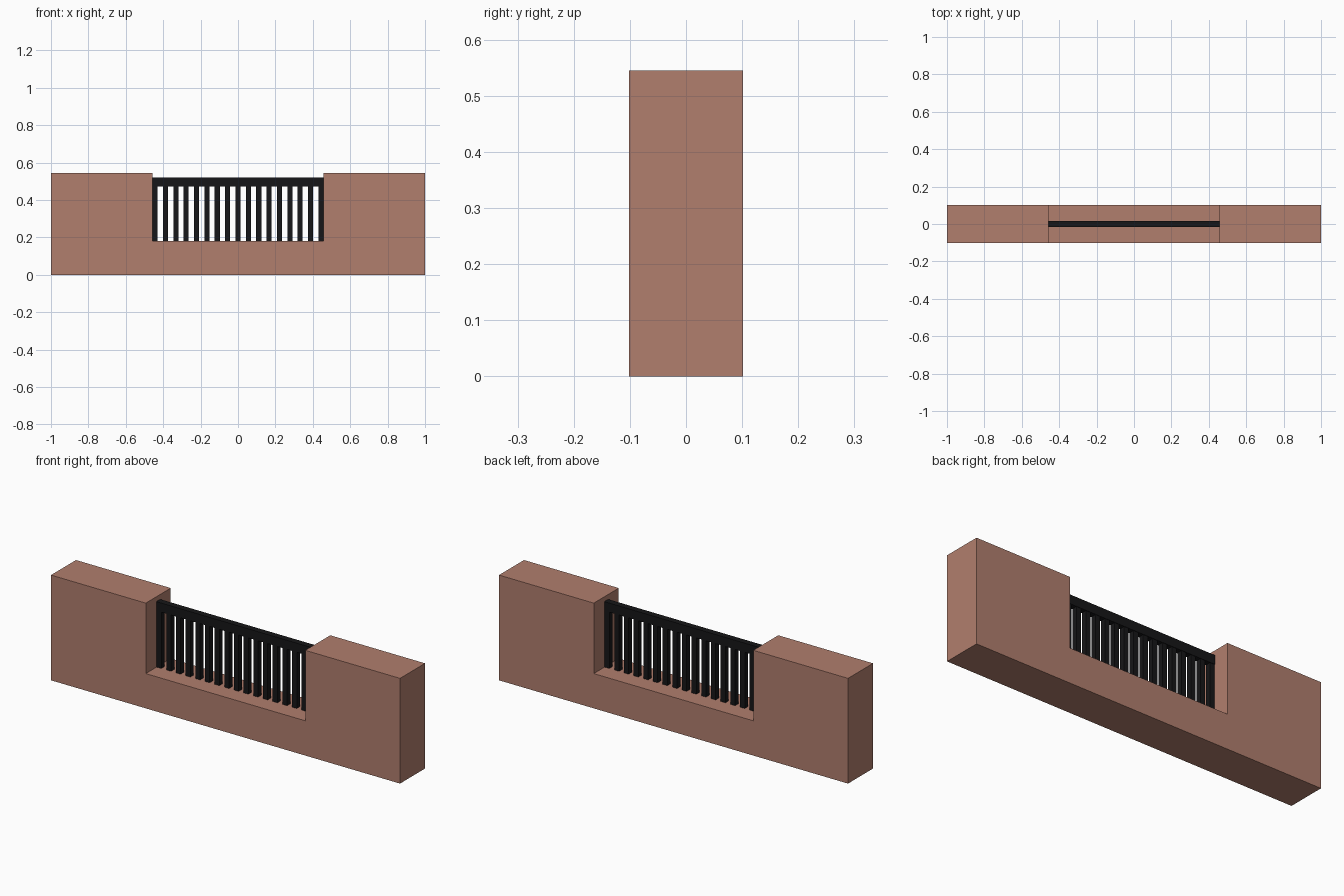
import bpy, bmesh

if "Cube" in bpy.data.objects:
    bpy.data.objects.remove(bpy.data.objects["Cube"])

HALF_D = 0.102      # half wall thickness
TOP = 0.545         # wall height
GAP = 0.457         # half width of the opening
SILL = 0.18         # bottom of the opening


def material(name, rgb):
    m = bpy.data.materials.new(name)
    m.diffuse_color = (*rgb, 1)
    m.use_nodes = True
    m.node_tree.nodes["Principled BSDF"].inputs["Base Color"].default_value = m.diffuse_color
    return m


def finish(name, bm, mat):
    me = bpy.data.meshes.new(name)
    bm.to_mesh(me)
    bm.free()
    me.materials.append(mat)
    ob = bpy.data.objects.new(name, me)
    bpy.context.collection.objects.link(ob)
    return ob


def box(name, lo, hi, mat):
    bm = bmesh.new()
    bmesh.ops.create_cube(bm, size=1)
    for v in bm.verts:
        v.co = [a + (c + 0.5) * (b - a) for a, b, c in zip(lo, hi, v.co)]
    return finish(name, bm, mat)


brick = material("brick", (0.44, 0.21, 0.155))
iron = material("iron", (0.008, 0.008, 0.009))

# U-shaped wall: front profile extruded through the thickness
profile = [(-1, 0), (1, 0), (1, TOP), (GAP, TOP), (GAP, SILL),
           (-GAP, SILL), (-GAP, TOP), (-1, TOP)]
bm = bmesh.new()
face = bm.faces.new([bm.verts.new((x, -HALF_D, z)) for x, z in profile])
ext = bmesh.ops.extrude_face_region(bm, geom=[face], use_keep_orig=True)
moved = [g for g in ext["geom"] if isinstance(g, bmesh.types.BMVert)]
bmesh.ops.translate(bm, verts=moved, vec=(0, 2 * HALF_D, 0))
bmesh.ops.recalc_face_normals(bm, faces=bm.faces)
finish("wall", bm, brick)

# Top rail of the railing
box("top_rail", (-GAP, -0.016, 0.473), (GAP, 0.016, 0.52), iron)

# Evenly spaced upright bars, outer ones against the wall
COUNT, R = 17, 0.0135
for i in range(COUNT):
    x = -(GAP - R) + i * 2 * (GAP - R) / (COUNT - 1)
    box(f"railing_bar_{i + 1}", (x - R, -R, SILL), (x + R, R, 0.473), iron)
